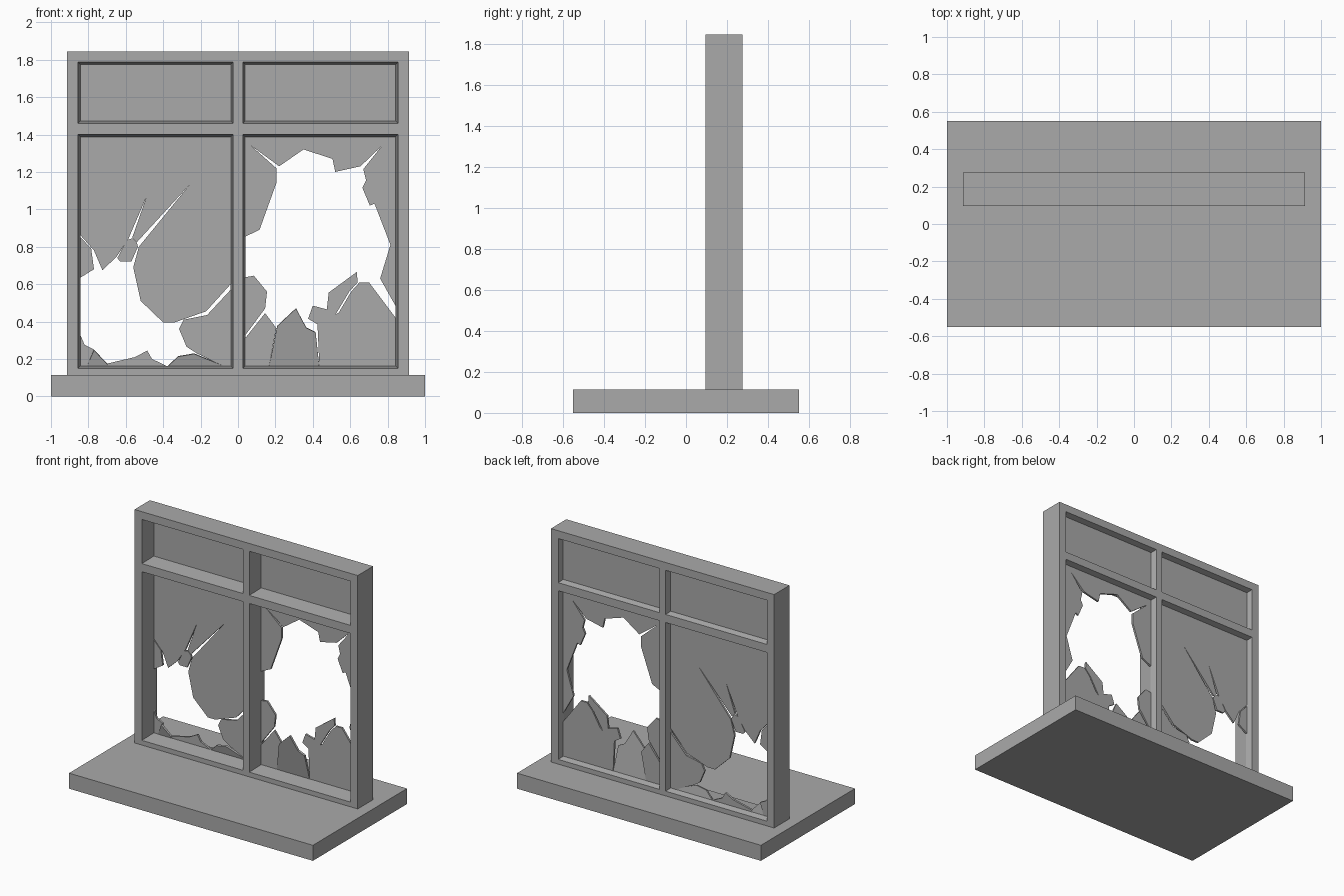
import bpy
import bmesh
import math
from mathutils import Matrix

cube = bpy.data.objects.get("Cube")
if cube:
    bpy.data.objects.remove(cube, do_unlink=True)

# One flat grey for everything
grey = bpy.data.materials.new("plain grey")
grey.use_nodes = True
GREY = (0.4, 0.4, 0.4, 1)
grey.diffuse_color = GREY
grey.node_tree.nodes["Principled BSDF"].inputs["Base Color"].default_value = GREY

FRONT, BACK = 0.095, 0.275      # frame depth
PANE_Y, THICK = 0.225, 0.015    # glass centre and thickness
BEAD = 0.013                    # how far the sloped reveal closes in
XS = [-0.915, -0.855, -0.026, 0.026, 0.855, 0.915]
ZS = [0.115, 0.15, 1.4, 1.46, 1.787, 1.845]


def finish(name, bm):
    """Turn a bmesh into a named object in the shared material."""
    bmesh.ops.recalc_face_normals(bm, faces=bm.faces)
    mesh = bpy.data.meshes.new(name)
    bm.to_mesh(mesh)
    bm.free()
    mesh.materials.append(grey)
    obj = bpy.data.objects.new(name, mesh)
    bpy.context.collection.objects.link(obj)
    return obj


def extrude_back(bm, depth):
    """Thicken a flat sheet towards the back."""
    result = bmesh.ops.extrude_face_region(bm, geom=bm.faces[:], use_keep_orig=True)
    moved = [v for v in result["geom"] if isinstance(v, bmesh.types.BMVert)]
    bmesh.ops.translate(bm, verts=moved, vec=(0, depth, 0))


def rectangle(x0, x1, z0, z1):
    return [(x0, z0), (x1, z0), (x1, z1), (x0, z1)]


def glass(name, outline, lean=0):
    """Flat piece of glass from an x, z outline, leaning forward from its foot."""
    bm = bmesh.new()
    bm.faces.new([bm.verts.new((x, PANE_Y - THICK / 2, z)) for x, z in outline])
    extrude_back(bm, THICK)
    if lean:
        foot = (0, PANE_Y, min(z for x, z in outline))
        bmesh.ops.rotate(bm, verts=bm.verts, cent=foot,
                         matrix=Matrix.Rotation(math.radians(lean), 3, "X"))
    bmesh.ops.triangulate(bm, faces=[f for f in bm.faces if len(f.verts) > 4])
    return finish(name, bm)


# Sill slab
bm = bmesh.new()
bmesh.ops.create_cube(bm, size=1)
bmesh.ops.scale(bm, vec=(2, 1.102, ZS[0]), verts=bm.verts)
bmesh.ops.translate(bm, vec=(0, 0, ZS[0] / 2), verts=bm.verts)
finish("sill", bm)

# Frame: a grid of cells with the four openings left out
bm = bmesh.new()
grid = [[bm.verts.new((x, FRONT, z)) for z in ZS] for x in XS]
for i in range(len(XS) - 1):
    for j in range(len(ZS) - 1):
        if not (i % 2 and j % 2):
            bm.faces.new((grid[i][j], grid[i + 1][j], grid[i + 1][j + 1], grid[i][j + 1]))
extrude_back(bm, BACK - FRONT)
finish("window_frame", bm)


# Sloped beads that narrow each opening towards the glass
def bead(name, x0, x1, z0, z1):
    bm = bmesh.new()
    loops = []
    for y, inset in ((FRONT, 0), (PANE_Y, BEAD), (BACK, 0)):
        corners = rectangle(x0 + inset, x1 - inset, z0 + inset, z1 - inset)
        loops.append([bm.verts.new((x, y, z)) for x, z in corners])
    for a, b in zip(loops, loops[1:] + loops[:1]):
        for k in range(4):
            n = (k + 1) % 4
            bm.faces.new((a[k], a[n], b[n], b[k]))
    finish(name, bm)


for side, i in (("right", 1), ("left", 3)):
    for level, j in (("lower", 1), ("upper", 3)):
        bead(f"{side}_{level}_bead", XS[i], XS[i + 1], ZS[j], ZS[j + 1])
    # Unbroken upper panes
    glass(f"{side}_upper_pane", rectangle(XS[i], XS[i + 1], ZS[3], ZS[4]))

# Edges of the lower panes, tucked just into the beads
L0, L1, R0, R1 = -0.85, -0.03, 0.03, 0.85
LOW, TOP = 0.157, 1.395

# Right lower pane: large cracked sheet
glass("right_broken_sheet", [
    (L0, TOP), (L1, TOP), (L1, .61), (-.17, .455), (-.34, .395), (-.4, .395),
    (-.52, .51), (-.56, .69), (-.53, .8), (-.26, 1.13), (-.54, .825),
    (-.565, .85), (-.49, 1.065), (-.585, .845), (-.65, .745), (-.725, .675),
    (-.77, .78), (L0, .87)])

# Right lower pane: loose shards
glass("right_crack_shard", [
    (-.645, .74), (-.63, .72), (-.57, .72), (-.535, .8), (-.54, .82),
    (-.565, .845), (-.595, .835)])
glass("right_side_shard", [(L0, .86), (-.785, .79), (-.77, .68), (L0, .63)])
glass("right_corner_shard", [
    (L1, .58), (-.165, .435), (-.29, .41), (-.315, .36), (-.275, .265),
    (-.22, .23), (-.07, LOW), (L1, LOW)])
glass("right_foot_shard_a", [
    (L0, .345), (-.82, .275), (-.77, .25), (-.8, LOW), (L0, LOW)])
glass("right_foot_shard_b", [(-.81, LOW), (-.77, .25), (-.7, .175), (-.69, LOW)], 12)
glass("right_foot_shard_c", [
    (-.7, LOW), (-.7, .175), (-.55, .21), (-.485, .245), (-.46, .2), (-.37, LOW)])
glass("right_foot_shard_d", [(-.38, LOW), (-.32, .215), (-.235, .23), (-.06, LOW)], 12)

# Left lower pane: jagged sheet hanging from the top and sides
glass("left_broken_sheet", [
    (R0, TOP), (R0, .85), (.115, .89), (.205, 1.14), (.205, 1.22), (.07, 1.34),
    (.22, 1.23), (.35, 1.32), (.505, 1.27), (.52, 1.2), (.655, 1.23),
    (.77, 1.34), (.67, 1.215), (.685, 1.155), (.665, 1.115), (.705, 1.02),
    (.73, 1.03), (.815, .81), (.76, .63), (R1, .47), (R1, TOP)])

# Left lower pane: standing shards
glass("left_side_shard", [
    (R0, .635), (.085, .645), (.155, .56), (.145, .47), (R0, .315)])
glass("left_foot_shard_a", [
    (R0, .3), (.145, .445), (.205, .365), (.165, LOW), (R0, LOW)])
glass("left_foot_shard_b", [
    (.165, LOW), (.21, .38), (.31, .475), (.365, .37), (.415, .345), (.435, LOW)], 10)
glass("left_foot_shard_c", [
    (.435, LOW), (.425, .385), (.375, .415), (.4, .485), (.475, .465),
    (.485, .555), (.635, .665), (.64, .61), (.595, .56), (.52, .435),
    (.54, .45), (.605, .56), (.65, .61), (.7, .61), (R1, .41), (R1, LOW)])
